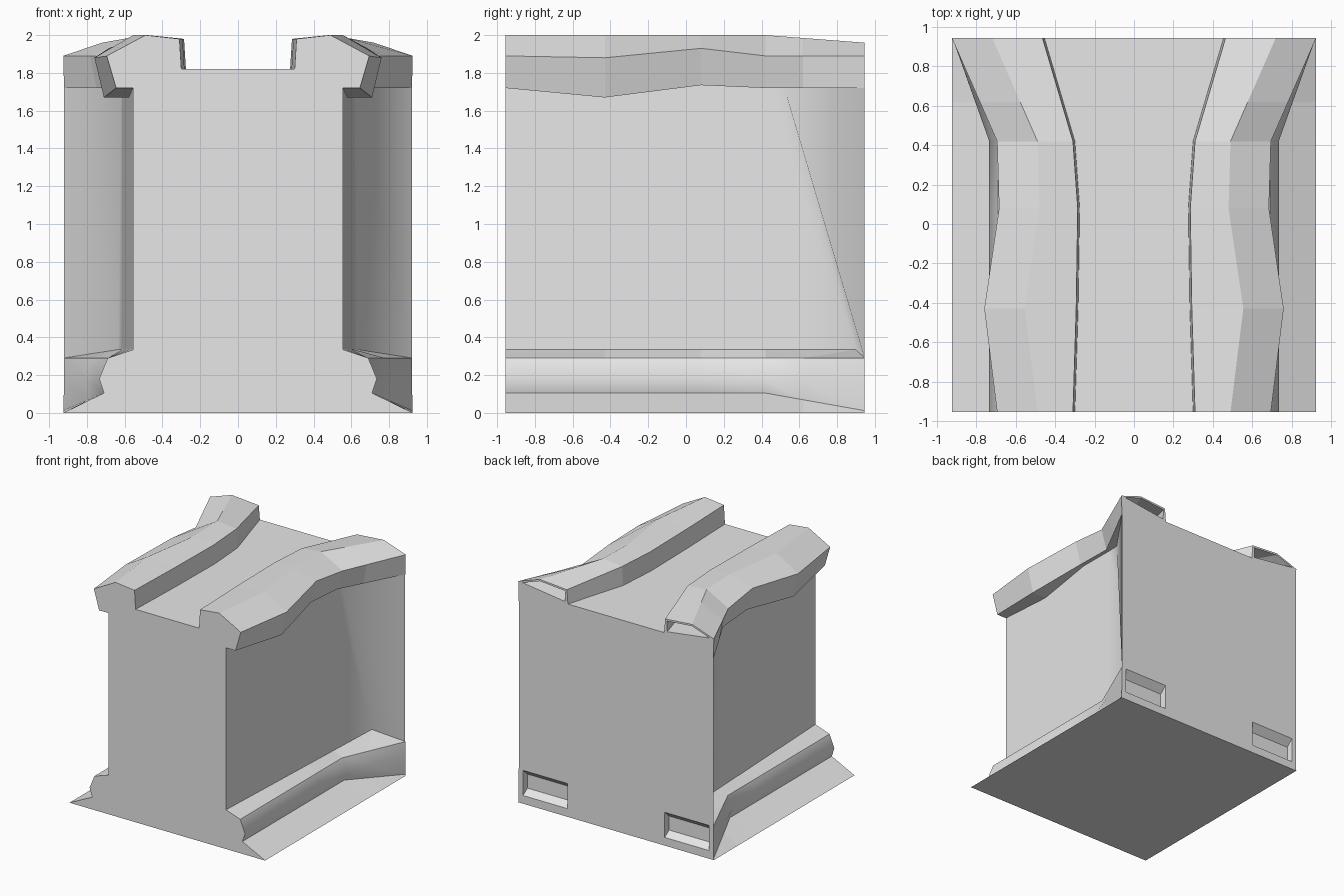
import bpy, bmesh

cube = bpy.data.objects.get("Cube")
if cube:
    bpy.data.objects.remove(cube, do_unlink=True)

grey = bpy.data.materials.new("plain_grey")
grey.use_nodes = True
colour = (0.8, 0.8, 0.8, 1)
grey.diffuse_color = colour
grey.node_tree.nodes["Principled BSDF"].inputs["Base Color"].default_value = colour

FRONT, BEND, KINK, BACK = -0.955, 0.42, 0.62, 0.945
STATIONS = [FRONT, -0.43, 0.08, BEND, KINK, BACK]
SMOOTH_STRIPS = {5, 7, 8}          # side wall and the two bead faces


def track(y, keys):
    """Linear interpolation through (y, value) keys, held constant at the ends."""
    if y <= keys[0][0]:
        return keys[0][1]
    for (ya, a), (yb, b) in zip(keys, keys[1:]):
        if y <= yb:
            return a + (b - a) * (y - ya) / (yb - ya)
    return keys[-1][1]


def rail_section(y):
    """Inner foot, inner top, crest, outer top and outer foot of a rail."""
    inner = track(y, [(FRONT, .31), (0, .28), (BEND, .31), (BACK, .465)])
    outer = track(y, [(FRONT, .695), (-.43, .76), (.08, .685), (BEND, .695), (BACK, .925)])
    outer_z = track(y, [(FRONT, 1.89), (-.43, 1.88), (.08, 1.93), (BEND, 1.89)])
    under_z = track(y, [(FRONT, 1.72), (-.43, 1.67), (.08, 1.735), (BEND, 1.72)])
    crest_z = track(y, [(BEND, 2.0), (BACK, 1.96)])
    lean = track(y, [(BEND, .05), (BACK, .004)])
    return [(inner - .01, y, 1.82), (inner, y, crest_z - .02), (outer - .205, y, crest_z),
            (outer, y, outer_z), (outer - lean, y, under_z)]


def half_section(y):
    """Half outline from the top channel down to the base."""
    rail = rail_section(y)
    flare = track(y, [(BEND, 0), (BACK, 1)])
    mix = lambda a, b: a + (b - a) * flare
    # the wall bends outwards along a slanted line, early at the top and late below
    top_y, low_y = (.52, .9) if y == KINK else (y, y)
    wall = [(FRONT, .555), (.9, .635), (BACK, .92)]
    wall_top = [(FRONT, .555), (.52, .618), (BACK, .92)]
    low_z = track(low_y, [(.9, .335), (BACK, .291)])
    return rail + [
        (track(top_y, wall_top), top_y, rail[-1][2]),
        (track(low_y, wall), low_y, low_z),
        (mix(.69, .921), y, .29), (mix(.735, .922), y, .18),
        (mix(.71, .923), y, mix(.105, .012)), (.925, y, 0)]


def mirrored(points):
    return [(-x, y, z) for x, y, z in points]


def loft(name, rings, smooth=()):
    """Skin closed rings of points and cap both ends."""
    bm = bmesh.new()
    loops = [[bm.verts.new(p) for p in ring] for ring in rings]
    n = len(loops[0])
    for a, b in zip(loops, loops[1:]):
        for i in range(n):
            j = (i + 1) % n
            face = bm.faces.new((a[i], a[j], b[j], b[i]))
            face.smooth = i in smooth
    bm.faces.new(loops[0])
    bm.faces.new(loops[-1])
    bmesh.ops.recalc_face_normals(bm, faces=bm.faces)
    mesh = bpy.data.meshes.new(name)
    bm.to_mesh(mesh)
    bm.free()
    mesh.materials.append(grey)
    obj = bpy.data.objects.new(name, mesh)
    bpy.context.collection.objects.link(obj)
    return obj


# Block with rails, walls, beads and base in one skin
rings = []
for y in STATIONS:
    half = half_section(y)
    rings.append(half + mirrored(reversed(half)))
last = 2 * len(half) - 2
block = loft("railed_block", rings, SMOOTH_STRIPS | {last - i for i in SMOOTH_STRIPS})


def rail_hollow(y, shift=0):
    """Outline just inside the rail, for its open back end."""
    foot, inner, crest, outer, _ = rail_section(y)
    y += shift
    return [(foot[0] + .03, y, foot[2] + .015), (inner[0] + .015, y, inner[2] - .015),
            (crest[0], y, crest[2] - .015), (outer[0] - .04, y, outer[2] - .002)]


def bead_hollow(x):
    """Half-round groove outline across the lower back."""
    return [(x, BACK + .05, .07), (x, BACK, .07), (x, BACK - .06, .11),
            (x, BACK - .06, .23), (x, BACK, .285), (x, BACK + .05, .285)]


# Open rail ends and lower grooves on the back
hollows = {
    "rail_end": [rail_hollow(.6), rail_hollow(BACK), rail_hollow(BACK, .05)],
    "bead_groove": [bead_hollow(.46), bead_hollow(.88)],
}
for part, outline in hollows.items():
    for side in ("left", "right"):
        shape = outline if side == "left" else [mirrored(r) for r in outline]
        cutter = loft(f"{side}_{part}_cutter", shape)
        cutter.hide_render = True
        cutter.hide_set(True)
        cut = block.modifiers.new(f"{side}_{part}", "BOOLEAN")
        cut.operation = "DIFFERENCE"
        cut.solver = "EXACT"
        cut.object = cutter
